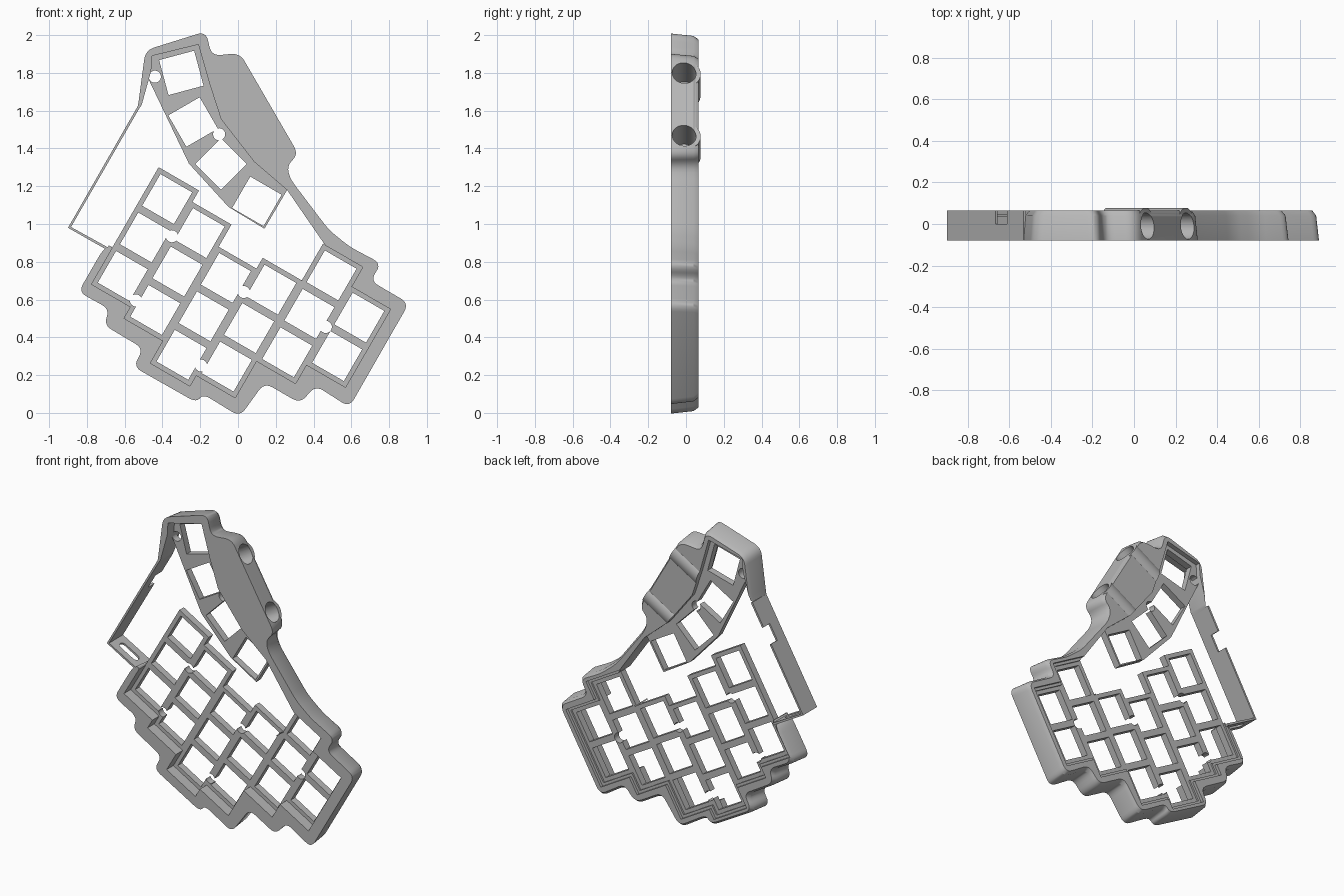
import bpy, bmesh, math
from mathutils import Vector, Matrix

old = bpy.data.objects.get("Cube")
if old:
    bpy.data.objects.remove(old, do_unlink=True)

FRONT, BACK = -0.08, 0.065
PLATE_FRONT, PLATE_BACK = -0.01, 0.035
TILT = math.radians(-30)
ROW = Vector((math.cos(TILT), math.sin(TILT)))
COLUMN = Vector((-ROW.y, ROW.x))

grey = bpy.data.materials.new("case grey")
grey.use_nodes = True
grey.diffuse_color = (0.48, 0.48, 0.48, 1)
grey.node_tree.nodes["Principled BSDF"].inputs["Base Color"].default_value = grey.diffuse_color


def hundredths(points):
    return [Vector(p) / 100 for p in points]


def square(centre, half_w, half_h, angle):
    turn = Matrix.Rotation(angle, 2)
    corners = ((-1, -1), (-1, 1), (1, 1), (1, -1))
    return [Vector(centre) + turn @ Vector((a * half_w, b * half_h)) for a, b in corners]


def inset(points, distance):
    """Move a clockwise outline inward with mitred corners."""
    result = []
    for i, p in enumerate(points):
        a = (p - points[i - 1]).normalized()
        b = (points[(i + 1) % len(points)] - p).normalized()
        n1, n2 = Vector((a.y, -a.x)), Vector((b.y, -b.x))
        result.append(p + (n1 + n2) * distance / (1 + n1.dot(n2)))
    return result


def rounded(points, width, steps=6):
    """Replace each corner with a short curve."""
    result = []
    for i, p in enumerate(points):
        a, b = points[i - 1] - p, points[(i + 1) % len(points)] - p
        start = p + a.normalized() * min(width, a.length * 0.48)
        end = p + b.normalized() * min(width, b.length * 0.48)
        for k in range(steps + 1):
            t = k / steps
            result.append(start * (1 - t) ** 2 + p * 2 * t * (1 - t) + end * t * t)
    return result


def loft(bm, rings):
    """Closed solid through outlines, each given with its depth."""
    loops = [[bm.verts.new((p.x, y, p.y)) for p in pts] for pts, y in rings]
    n = len(loops[0])
    faces = [bm.faces.new(loops[0]), bm.faces.new(loops[-1])]
    for lo, hi in zip(loops, loops[1:]):
        for i in range(n):
            j = (i + 1) % n
            faces.append(bm.faces.new((lo[i], lo[j], hi[j], hi[i])))
    bmesh.ops.recalc_face_normals(bm, faces=faces)


def prism(bm, points, y0, y1):
    loft(bm, [(points, y0), (points, y1)])


def rod(bm, start, end, radius):
    start, end = Vector(start), Vector(end)
    axis = end - start
    spin = axis.to_track_quat('Z', 'Y').to_matrix().to_4x4()
    bmesh.ops.create_cone(bm, cap_ends=True, segments=32, radius1=radius, radius2=radius,
                          depth=axis.length, matrix=Matrix.Translation((start + end) / 2) @ spin)


def make(name, bm):
    mesh = bpy.data.meshes.new(name)
    bm.to_mesh(mesh)
    bm.free()
    mesh.materials.append(grey)
    obj = bpy.data.objects.new(name, mesh)
    bpy.context.collection.objects.link(obj)
    return obj


def carve(name, bm, cutter_bm):
    """Subtract the cutter solids, keep the result, drop the cutter."""
    obj, cutter = make(name, bm), make(name + "_cutter", cutter_bm)
    cutter.hide_render = True
    mod = obj.modifiers.new("cut", 'BOOLEAN')
    mod.operation, mod.solver, mod.use_self, mod.object = 'DIFFERENCE', 'EXACT', True, cutter
    bpy.context.view_layer.update()
    mesh = bpy.data.meshes.new_from_object(obj.evaluated_get(bpy.context.evaluated_depsgraph_get()))
    obj.modifiers.clear()
    obj.data = mesh
    bpy.data.objects.remove(cutter, do_unlink=True)
    mesh.shade_smooth()
    mesh.set_sharp_from_angle(angle=math.radians(30))


# Key positions: six staggered columns and a fan of four thumb keys
keys = []
for i, (shift, count) in enumerate([(0, 3), (-.07, 3), (-.206, 3), (-.14, 3), (.085, 3), (.2, 2)]):
    for j in range(count):
        keys.append(Vector((-.61, .725)) + ROW * .239 * i + COLUMN * (shift + .235 * j))
thumbs = list(zip(hundredths([(-30, 180), (-23.8, 154), (-9, 131.7), (10, 112)]), (15, 30, 45, 60)))

# Case rim with drafted, chamfered outer wall
outline = hundredths([
    (-68, 88), (-53, 162), (-49, 192), (-17, 202), (-14, 189), (1, 190.5), (32, 137),
    (26, 131), (27.5, 124), (48, 97), (59, 88), (76, 79), (70, 70), (90.5, 58), (59, 3),
    (41, 14.5), (33, 5), (14, 16), (1, -2), (-18.5, 10), (-22, 5.5), (-55.5, 24.5),
    (-50, 34), (-71, 46.5), (-68, 55), (-84.5, 64), (-71.5, 86.5)])
opening = hundredths([
    (-45.5, 189), (-21, 195), (-15, 174), (-9, 155.5), (8.5, 133), (26, 118), (46, 89),
    (50, 76), (19, 65), (-20, 60), (-61, 79), (-67, 88), (-95, 100), (-51, 163), (-46, 181)])
rim, cut = bmesh.new(), bmesh.new()
loft(rim, [(rounded(inset(outline, d), .05), y)
           for d, y in ((0, FRONT), (.01, .04), (.024, BACK))])
prism(cut, opening, -.2, .2)
for key in keys:
    prism(cut, square(key, .121, .121, TILT), -.21, .21)
    prism(cut, square(key, .138, .138, TILT), .046, .22)

# Two bored bosses in the side block
inward = Vector((-.862, 0, -.507))
for x, z in ((.066, 1.8), (.26, 1.47)):
    face = Vector((x, .003, z))
    rod(rim, face + inward * .012, face + inward * .24, .075)
    bore = Vector((x, -.01, z))
    rod(cut, bore - inward * .1, bore + inward * .2, .063)
carve("case_rim", rim, cut)

# Switch plate with square key holes and round screw holes
plate, cut = bmesh.new(), bmesh.new()
for key in keys:
    prism(plate, square(key, .1235, .1235, TILT), PLATE_FRONT, PLATE_BACK)
    prism(cut, square(key, .097, .097, TILT), -.2, .2)
prism(plate, hundredths([
    (-46, 190), (-20.5, 196), (-14.5, 174), (-8.5, 155.5), (9, 133), (26, 118),
    (14, 97.5), (-5, 109), (-26, 132), (-48, 178)]), PLATE_FRONT, PLATE_BACK)
for centre, angle in thumbs:
    prism(cut, square(centre, .096, .096, math.radians(angle)), -.2, .2)
for p in hundredths([(-44, 178), (-10, 147.5), (-35, 93.5), (-54, 59.5), (3, 64),
                     (-19.5, 25), (46.5, 45.5)]):
    rod(cut, (p.x, -.25, p.y), (p.x, .25, p.y), .032)
carve("switch_plate", plate, cut)

# Thin side bay wall with a cable slot and a notch
bay, cut = bmesh.new(), bmesh.new()
prism(bay, hundredths([(-53, 162.5), (-90, 98), (-68, 85.5), (-67.4, 86.8),
                       (-88.4, 98.4), (-51.8, 162)]), FRONT, BACK)
prism(cut, square((-.63, 1.43), .05, .055, TILT), 0, .2)
slot = Vector((-.79, .92))
prism(cut, square(slot, .05, .05, TILT), -.035, .015)
for side in (-1, 1):
    p = slot + ROW * .05 * side
    a, b = p - COLUMN * .06, p + COLUMN * .06
    rod(cut, (a.x, -.01, a.y), (b.x, -.01, b.y), .025)
carve("bay_wall", bay, cut)
